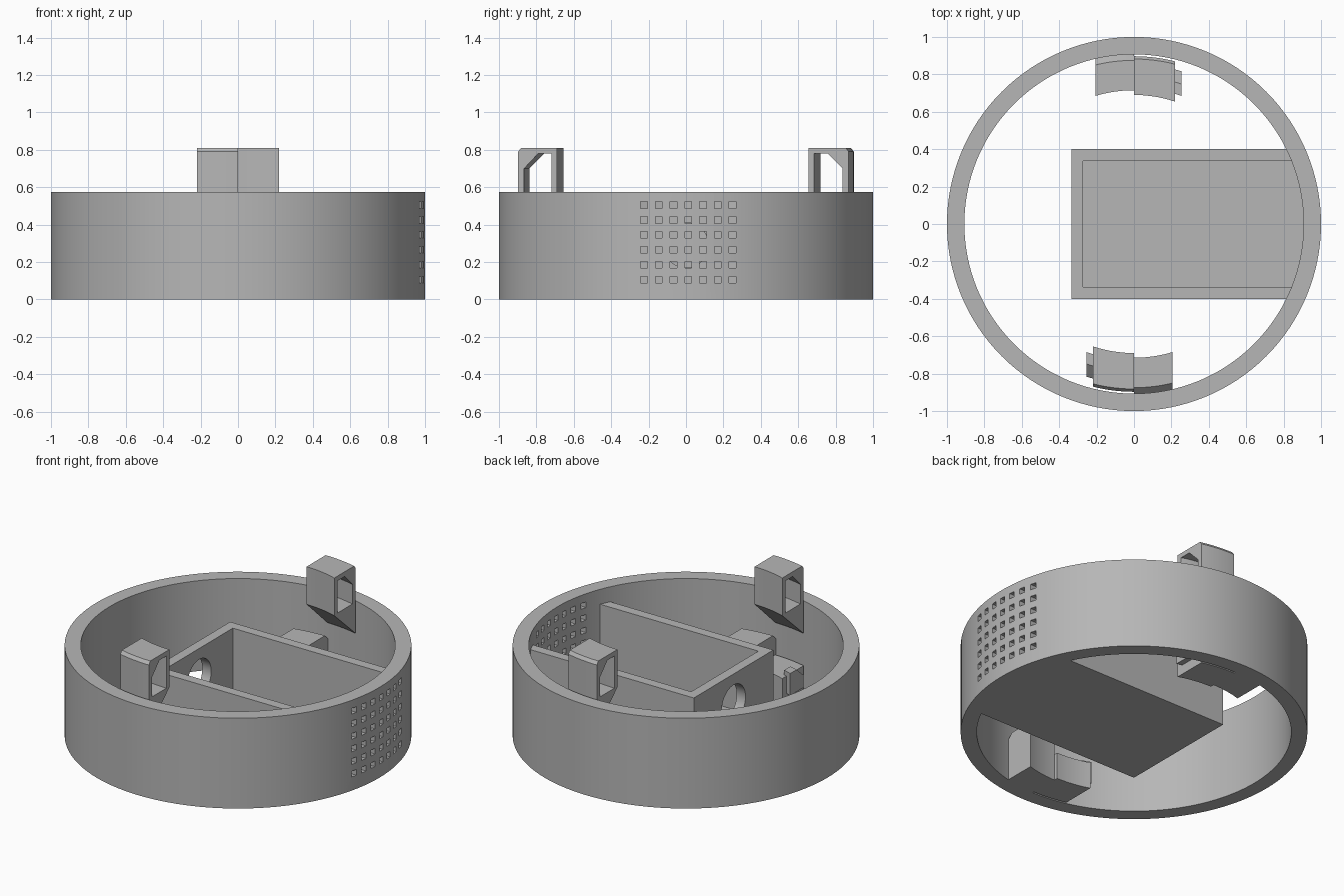
import bpy, bmesh, math
from mathutils import Matrix

if "Cube" in bpy.data.objects:
    bpy.data.objects.remove(bpy.data.objects["Cube"])

grey = bpy.data.materials.new("plain_grey")
grey.use_nodes = True
COLOUR = (0.47, 0.47, 0.47, 1)
grey.diffuse_color = COLOUR
grey.node_tree.nodes["Principled BSDF"].inputs["Base Color"].default_value = COLOUR

R_OUT, R_IN, HEIGHT = 1.0, 0.907, 0.575


def finish(name, bm, smooth=True):
    bmesh.ops.recalc_face_normals(bm, faces=bm.faces)
    mesh = bpy.data.meshes.new(name)
    bm.to_mesh(mesh)
    bm.free()
    mesh.materials.append(grey)
    obj = bpy.data.objects.new(name, mesh)
    bpy.context.collection.objects.link(obj)
    if smooth:
        shade(obj)
    return obj


def activate(obj):
    bpy.ops.object.select_all(action='DESELECT')
    obj.select_set(True)
    bpy.context.view_layer.objects.active = obj


def shade(obj):
    activate(obj)
    bpy.ops.object.shade_smooth_by_angle(angle=math.radians(25))


def cut(obj, cutter):
    mod = obj.modifiers.new("cut", 'BOOLEAN')
    mod.operation, mod.solver, mod.object = 'DIFFERENCE', 'EXACT', cutter
    activate(obj)
    bpy.ops.object.modifier_apply(modifier=mod.name)
    bpy.data.objects.remove(cutter)
    shade(obj)


def add_box(bm, x0, x1, y0, y1, z0, z1):
    centre = Matrix.Translation(((x0 + x1) / 2, (y0 + y1) / 2, (z0 + z1) / 2))
    size = Matrix.Diagonal((x1 - x0, y1 - y0, z1 - z0, 1))
    bmesh.ops.create_cube(bm, size=1, matrix=centre @ size)


def skin(bm, loops, closed):
    """Bridge matching vertex loops; cap both ends unless closed."""
    n = len(loops[0])
    pairs = list(zip(loops, loops[1:])) + ([(loops[-1], loops[0])] if closed else [])
    for a, b in pairs:
        for i in range(n):
            j = (i + 1) % n
            bm.faces.new((a[i], a[j], b[j], b[i]))
    if not closed:
        bm.faces.new(loops[0])
        bm.faces.new(loops[-1])


def curved_block(name, profile, x0, x1, turn, steps=10):
    """Radius/height profile swept along the wall, with ends square to x."""
    bm = bmesh.new()
    loops = []
    for k in range(steps + 1):
        x = x0 + (x1 - x0) * k / steps
        loops.append([bm.verts.new((turn * x, turn * math.sqrt(r * r - x * x), z))
                      for r, z in profile])
    skin(bm, loops, False)
    return finish(name, bm)


# Round outer wall
bm = bmesh.new()
SEGMENTS = 128
loops = []
for k in range(SEGMENTS):
    a = math.tau * k / SEGMENTS
    loops.append([bm.verts.new((r * math.cos(a), r * math.sin(a), z))
                  for r, z in ((R_OUT, 0), (R_OUT, HEIGHT), (R_IN, HEIGHT), (R_IN, 0))])
skin(bm, loops, True)
wall = finish("outer_wall", bm)

# Grid of square vents through the wall
bm = bmesh.new()
for col in range(7):
    for row in range(6):
        y, z, h = -0.225 + 0.079 * col, 0.105 + 0.08 * row, 0.018
        add_box(bm, 0.8, 1.1, y - h, y + h, z - h, z + h)
cut(wall, finish("vent_cutter", bm, False))

# Inner compartment: floor rounded to meet the wall
BACK, SIDE, THICK, TOP = -0.335, 0.4, 0.062, 0.48
bm = bmesh.new()
reach = math.asin(SIDE / R_IN)
outline = [(BACK, SIDE), (BACK, -SIDE)]
for k in range(17):
    a = -reach + 2 * reach * k / 16
    outline.append((0.915 * math.cos(a), R_IN * math.sin(a)))
skin(bm, [[bm.verts.new((x, y, z)) for x, y in outline] for z in (0, THICK)], False)
finish("compartment_floor", bm, False)

# Compartment side walls
for side, y0 in (("left", SIDE - THICK), ("right", -SIDE)):
    bm = bmesh.new()
    add_box(bm, BACK, 0.85, y0, y0 + THICK, 0, TOP)
    finish("compartment_wall_" + side, bm, False)

# Compartment end wall with a round cable hole
bm = bmesh.new()
add_box(bm, BACK, BACK + THICK, -SIDE + THICK, SIDE - THICK, 0, TOP)
end_wall = finish("compartment_end_wall", bm, False)
bm = bmesh.new()
bmesh.ops.create_cone(bm, cap_ends=True, segments=48, radius1=0.12, radius2=0.12, depth=0.3,
                      matrix=Matrix.Translation((BACK, 0, 0.29)) @ Matrix.Rotation(math.pi / 2, 4, 'Y'))
cut(end_wall, finish("cable_hole_cutter", bm, False))

# Catches on opposite sides, one a half turn of the other
hook = [(0.69, 0.57), (0.69, 0.81), (0.882, 0.81), (0.897, 0.79), (0.897, 0.375)]
opening = [(0.72, 0.575), (0.72, 0.78), (0.79, 0.78), (0.865, 0.70), (0.865, 0.575)]
socket = [(0.715, 0), (0.715, 0.30), (0.875, 0.30), (0.908, 0.265), (0.908, 0)]
base = [(0.69, 0), (0.69, 0.17), (0.897, 0.17), (0.897, 0)]
tab = [(0.73, 0.06), (0.73, 0.2), (0.79, 0.2), (0.855, 0.14), (0.855, 0.06)]
for label, turn in (("back", 1), ("front", -1)):
    loop = curved_block(label + "_catch_loop", hook, 0, 0.22, turn)
    cut(loop, curved_block("loop_cutter", opening, -0.02, 0.24, turn))
    curved_block(label + "_catch_socket", socket, -0.205, 0, turn)
    curved_block(label + "_catch_base", base, 0, 0.22, turn)
    curved_block(label + "_catch_tab", tab, 0.2, 0.255, turn, 3)
